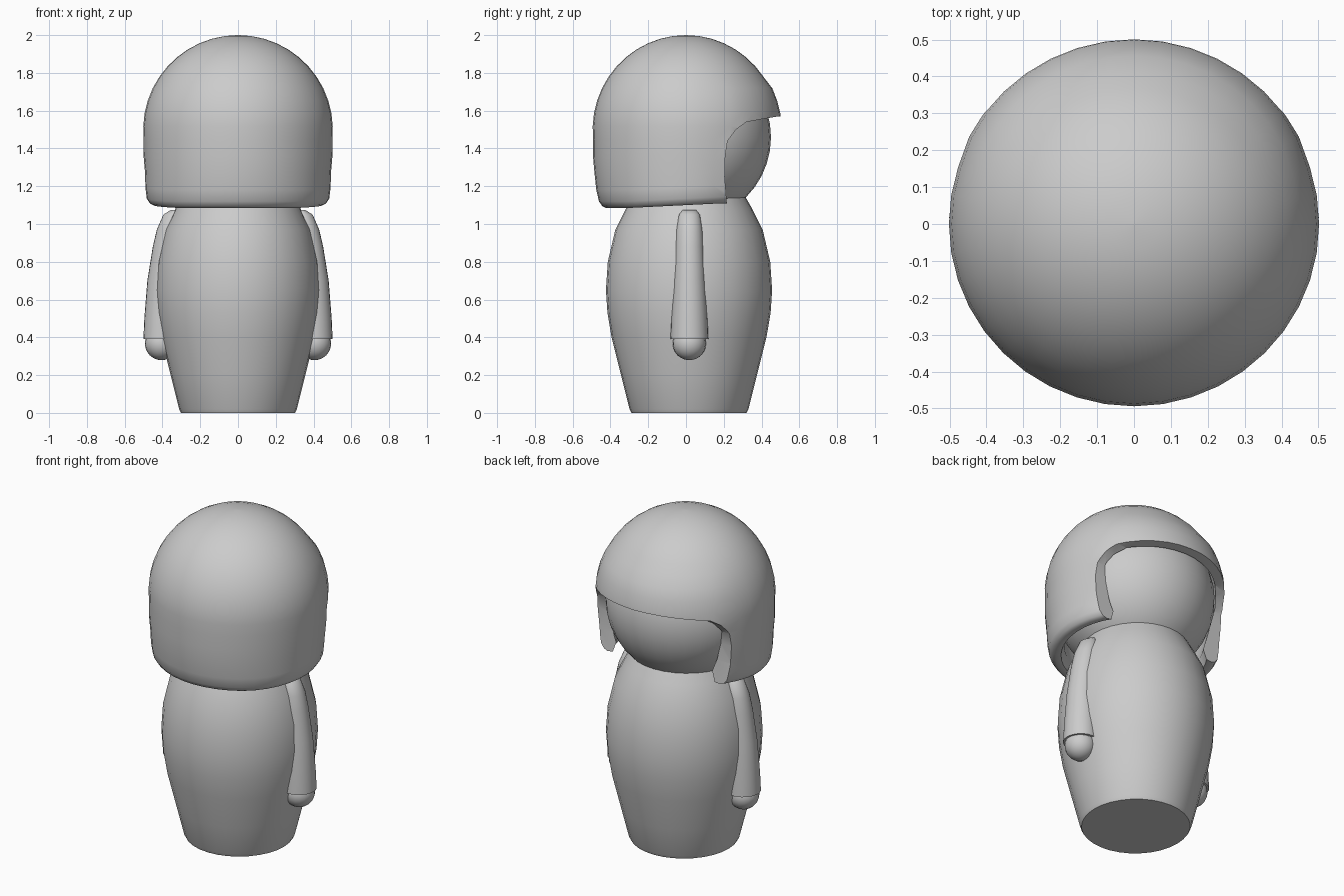
import bpy, bmesh, math

if "Cube" in bpy.data.objects:
    bpy.data.objects.remove(bpy.data.objects["Cube"])


def finish(bm, name, angle=40):
    bmesh.ops.remove_doubles(bm, verts=bm.verts, dist=1e-5)
    bmesh.ops.recalc_face_normals(bm, faces=bm.faces)
    me = bpy.data.meshes.new(name)
    bm.to_mesh(me)
    bm.free()
    ob = bpy.data.objects.new(name, me)
    bpy.context.collection.objects.link(ob)
    if angle:
        smooth(ob, angle)
    return ob


def smooth(ob, angle):
    bpy.ops.object.select_all(action='DESELECT')
    ob.select_set(True)
    bpy.context.view_layer.objects.active = ob
    bpy.ops.object.shade_smooth_by_angle(angle=math.radians(angle))


def loft(name, rings, seg=32, caps=True, angle=40):
    """Skin a stack of horizontal ellipses (cx, cy, z, rx, ry)."""
    bm = bmesh.new()
    loops = []
    for cx, cy, z, rx, ry in rings:
        loops.append([bm.verts.new((cx + rx * math.cos(2 * math.pi * i / seg),
                                    cy + ry * math.sin(2 * math.pi * i / seg), z))
                      for i in range(seg)])
    for a, b in zip(loops, loops[1:]):
        for i in range(seg):
            j = (i + 1) % seg
            bm.faces.new((a[i], a[j], b[j], b[i]))
    if caps:
        bm.faces.new(loops[0])
        bm.faces.new(loops[-1])
    return finish(bm, name, angle)


def ball(name, loc, r, u=32, v=20):
    bm = bmesh.new()
    bmesh.ops.create_uvsphere(bm, u_segments=u, v_segments=v, radius=r)
    bmesh.ops.translate(bm, verts=bm.verts, vec=loc)
    return finish(bm, name)


# body: barrel shape
body = [(0, .305), (.02, .315), (.2, .36), (.4, .41), (.53, .432), (.65, .44),
        (.8, .43), (.97, .39), (1.08, .335), (1.15, .295)]
loft("body", [(0, .016, z, r * .99, r) for z, r in body])

# head
ball("head", (0, 0, 1.46), .45)

# arms: sleeve and hand on each side
sleeve = [(.33, 1.075, .025, .035), (.345, 1.05, .05, .055), (.362, .97, .068, .07),
          (.374, .88, .077, .076), (.393, .7, .087, .085), (.4, .5, .096, .096),
          (.401, .39, .1, .1)]
for s, side in ((1, "right"), (-1, "left")):
    loft("sleeve_" + side, [(s * x, .018, z, rx, ry) for x, z, rx, ry in sleeve], 24)
    ball("hand_" + side, (s * .405, .018, .367), .088, 20, 12)

# hair: thick helmet shell, outer skin then inner skin
outer = [(1.5 + .5 * math.cos(math.radians(a)), .502 * math.sin(math.radians(a)))
         for a in [.2] + list(range(8, 97, 8))]
outer += [(1.36, .5), (1.27, .492), (1.18, .482), (1.12, .468), (1.095, .45), (1.085, .43)]
inner = [(1.09, .40), (1.15, .385), (1.25, .41), (1.35, .435)]
inner += [(1.46 + .455 * math.cos(math.radians(a)), .455 * math.sin(math.radians(a)))
          for a in list(range(90, 5, -10)) + [.2]]
hair = loft("hair", [(0, 0, z, r, r * .985) for z, r in outer + inner], 40, angle=0)
for v in hair.data.vertices:
    x, y, z = v.co
    if z < 1.25:  # side locks flare out and the hem rises at the front
        v.co.x *= 1 + .25 * (1.25 - z)
        v.co.z += .025 * max(0, min(1, (y + .3) / .5))
    elif y > .2 and z < 1.75:  # fringe swells forward
        v.co.y += .012

# face opening cut sideways through the front of the hair
bm = bmesh.new()
opening = [(.7, 1.575), (.49, 1.57), (.40, 1.555), (.32, 1.54), (.265, 1.5), (.22, 1.44),
           (.208, 1.36), (.205, 1.25), (.225, 1.0), (.7, 1.0)]
f = bm.faces.new([bm.verts.new((-.8, y, z)) for y, z in opening])
ext = bmesh.ops.extrude_face_region(bm, geom=[f])
bmesh.ops.translate(bm, vec=(1.6, 0, 0),
                    verts=[e for e in ext["geom"] if isinstance(e, bmesh.types.BMVert)])
cutter = finish(bm, "opening_cutter", 0)
mod = hair.modifiers.new("opening", 'BOOLEAN')
mod.operation = 'DIFFERENCE'
mod.solver = 'EXACT'
mod.object = cutter
bpy.context.view_layer.objects.active = hair
bpy.ops.object.modifier_apply(modifier=mod.name)
bpy.data.objects.remove(cutter)
smooth(hair, 45)
